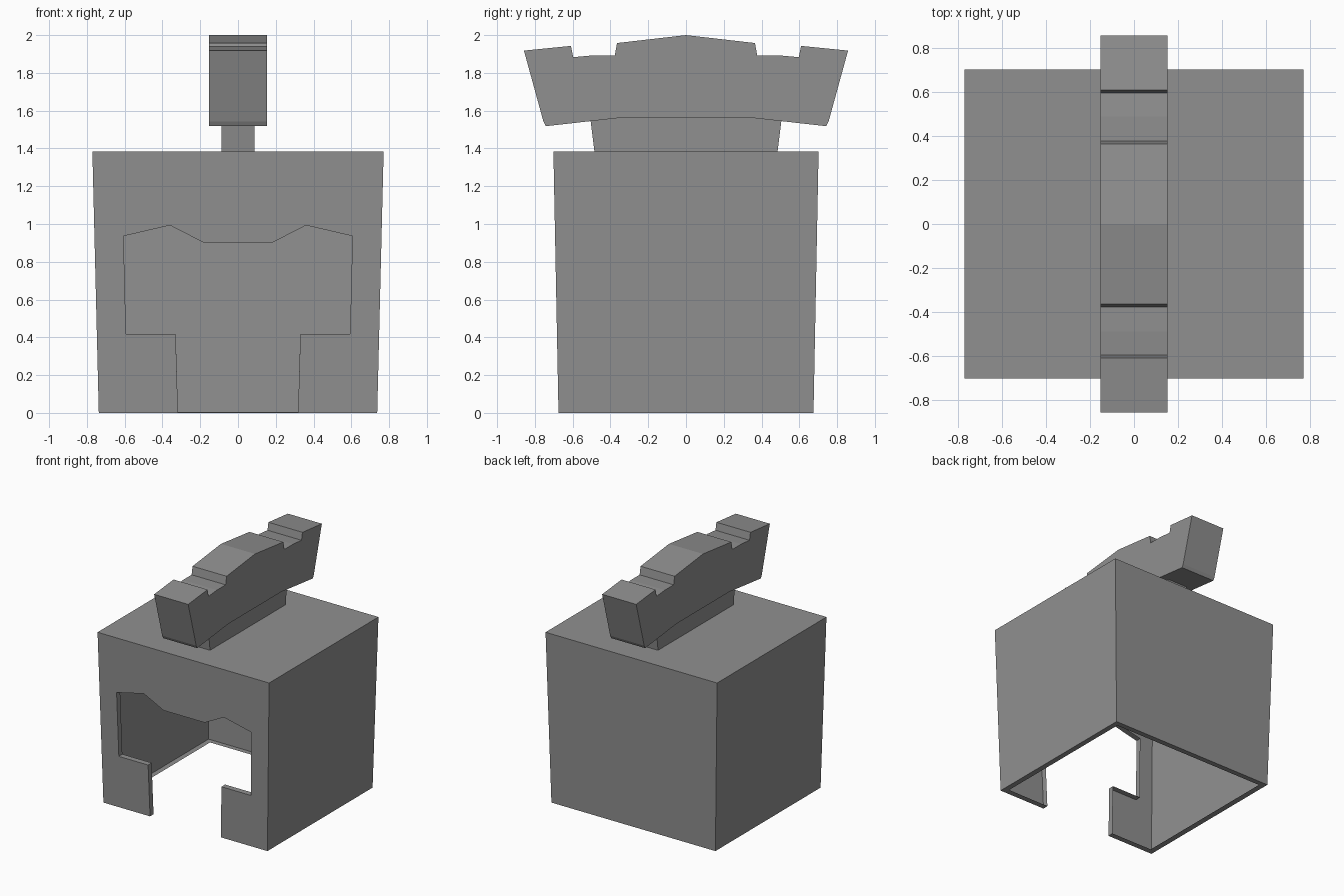
import bpy
import bmesh

default = bpy.data.objects.get("Cube")
if default:
    bpy.data.objects.remove(default, do_unlink=True)

GREY = (0.28, 0.28, 0.28, 1.0)
grey = bpy.data.materials.new("plain grey")
grey.use_nodes = True
grey.diffuse_color = GREY
grey.node_tree.nodes["Principled BSDF"].inputs["Base Color"].default_value = GREY


def finish(name, bm):
    """Turn a bmesh into a named, flat shaded grey object."""
    bmesh.ops.recalc_face_normals(bm, faces=bm.faces)
    mesh = bpy.data.meshes.new(name)
    bm.to_mesh(mesh)
    bm.free()
    mesh.materials.append(grey)
    obj = bpy.data.objects.new(name, mesh)
    bpy.context.collection.objects.link(obj)
    return obj


def mirrored(half):
    """Complete a half profile (u, z) by mirroring it over u = 0."""
    return half + [(-u, z) for u, z in reversed(half) if u > 0]


def profile_prism(name, half, half_width):
    """Extrude a mirrored (y, z) profile across x."""
    bm = bmesh.new()
    face = bm.faces.new([bm.verts.new((-half_width, y, z)) for y, z in mirrored(half)])
    moved = bmesh.ops.extrude_face_region(bm, geom=[face])["geom"]
    bmesh.ops.translate(bm, vec=(2 * half_width, 0, 0),
                        verts=[v for v in moved if isinstance(v, bmesh.types.BMVert)])
    return finish(name, bm)


# Helmet shell: a tapered sheet, open below, with a shaped face opening in front
HEIGHT, RIM = 1.385, 0.045
BOTTOM, TOP = (0.737, 0.675), (0.771, 0.702)
opening = [(0.318, 0), (0.33, 0.417), (0.593, 0.417), (0.606, 0.936),
           (0.36, 0.993), (0.185, 0.903)]

bm = bmesh.new()
corners = ((-1, -1), (1, -1), (1, 1), (-1, 1))
low = [bm.verts.new((sx * BOTTOM[0], sy * BOTTOM[1], 0)) for sx, sy in corners]
high = [bm.verts.new((sx * TOP[0], sy * TOP[1], HEIGHT)) for sx, sy in corners]
bm.faces.new(high)
for i in (1, 2, 3):
    j = (i + 1) % 4
    bm.faces.new((low[i], low[j], high[j], high[i]))
slope = (TOP[1] - BOTTOM[1]) / HEIGHT
edge = [bm.verts.new((x, -BOTTOM[1] - slope * z, z)) for x, z in mirrored(opening)]
bm.faces.new([low[1], high[1], high[0], low[0]] + edge[::-1])
shell = finish("helmet_shell", bm)

# Lip turned inward along the bottom edge and the face opening
lip = shell.modifiers.new("lip", "SOLIDIFY")
lip.thickness = RIM
lip.offset = -1
lip.use_even_offset = True
lip.use_rim = True
lip.use_rim_only = True

# Narrow crest holder on the roof, fitted to the underside of the crest
holder = [(0.485, HEIGHT), (0.505, 1.545), (0.34, 1.563)]
profile_prism("crest_holder", holder, 0.088)

# Notched crest running front to back
crest = [(0, 2.0), (0.365, 1.958), (0.377, 1.893), (0.49, 1.893), (0.597, 1.883),
         (0.609, 1.943), (0.858, 1.918), (0.755, 1.543), (0.742, 1.518), (0.34, 1.563)]
profile_prism("crest", crest, 0.153)
